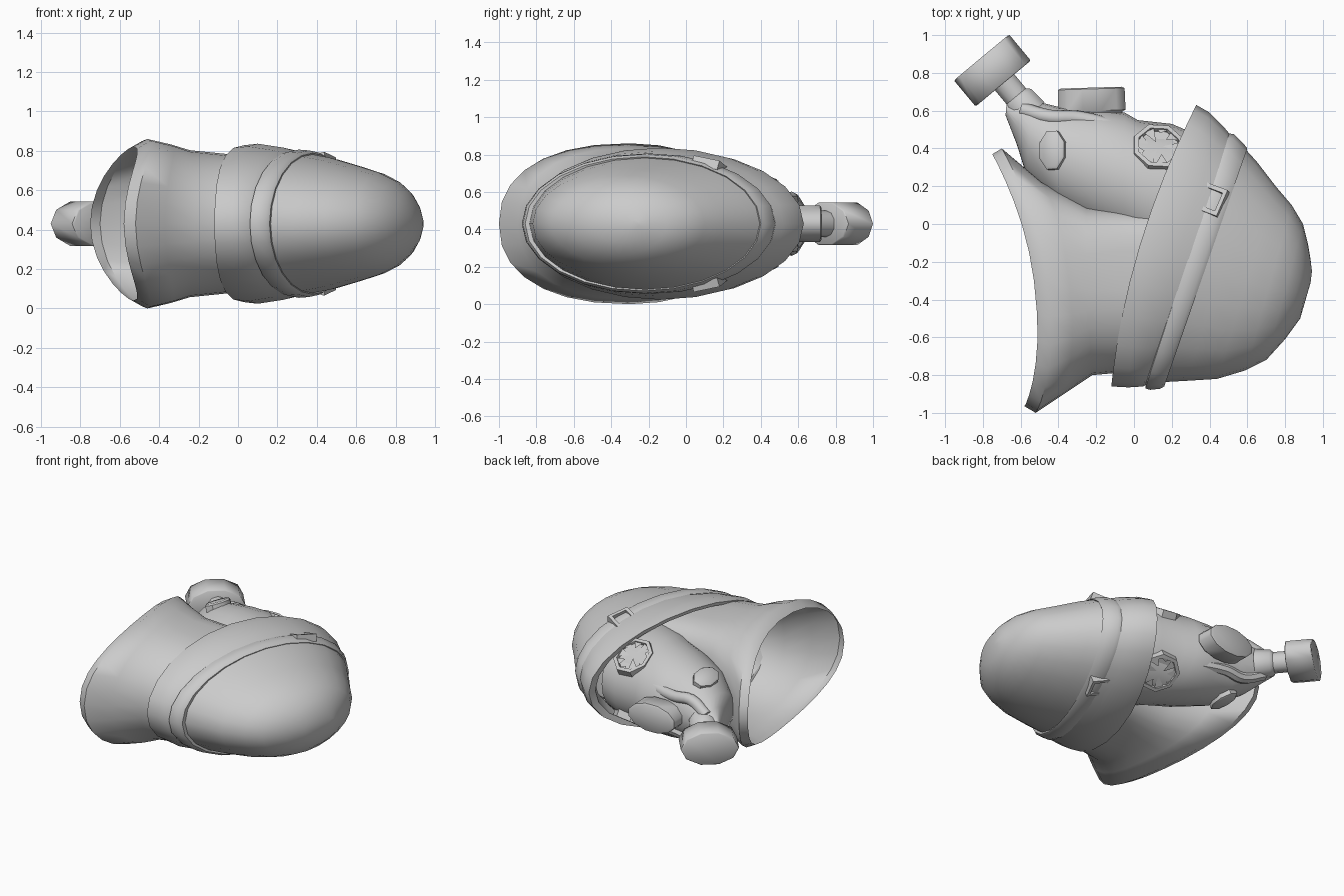
import bpy, bmesh, math
from mathutils import Vector, Matrix
from mathutils.bvhtree import BVHTree

if "Cube" in bpy.data.objects:
    bpy.data.objects.remove(bpy.data.objects["Cube"])

ZC = 0.43
grey = bpy.data.materials.new("plain grey")
grey.diffuse_color = (0.6, 0.6, 0.6, 1)
grey.use_nodes = True
grey.node_tree.nodes["Principled BSDF"].inputs["Base Color"].default_value = grey.diffuse_color


def finish(name, bm, angle=40):
    bmesh.ops.recalc_face_normals(bm, faces=bm.faces)
    me = bpy.data.meshes.new(name)
    bm.to_mesh(me)
    bm.free()
    ob = bpy.data.objects.new(name, me)
    bpy.context.collection.objects.link(ob)
    me.materials.append(grey)
    bpy.ops.object.select_all(action='DESELECT')
    ob.select_set(True)
    bpy.context.view_layer.objects.active = ob
    bpy.ops.object.shade_smooth_by_angle(angle=math.radians(angle))
    return ob


def spow(v, e):
    return math.copysign(abs(v) ** e, v)


def loft(name, rings, n=20, caps=(False, False), angle=40):
    """Each ring: back point, front point, half width in z, bow in x, squareness front and back."""
    bm = bmesh.new()
    loops = []
    for a, b, w, bow, pf, pb in rings:
        a, b = Vector(a), Vector(b)
        c, h = (a + b) / 2, (b - a) / 2
        loop = []
        for i in range(n):
            t = 2 * math.pi * i / n
            p = pf if math.cos(t) > 0 else pb
            q = c + h * spow(math.cos(t), 2 / p)
            s = spow(math.sin(t), 2 / p)
            loop.append(bm.verts.new((q.x + bow * s * s, q.y, ZC + w * s)))
        loops.append(loop)
    for l0, l1 in zip(loops, loops[1:]):
        for i in range(n):
            j = (i + 1) % n
            bm.faces.new((l0[i], l0[j], l1[j], l1[i]))
    for flag, l in zip(caps, (loops[0], loops[-1])):
        if flag:
            bm.faces.new(l)
    return finish(name, bm, angle)


def frame(origin, normal, xdir):
    z = Vector(normal).normalized()
    y = z.cross(Vector(xdir)).normalized()
    x = y.cross(z)
    m = Matrix((x, y, z)).transposed().to_4x4()
    m.translation = origin
    return m


def lathe(name, m, profile, n=8, sx=1, sy=1, closed=False, angle=40, turn=.5):
    """Turned part: profile of (radius, height), oval by sx and sy."""
    bm = bmesh.new()
    loops = [[bm.verts.new(m @ Vector((r * sx * math.cos(2 * math.pi * (i + turn) / n),
                                       r * sy * math.sin(2 * math.pi * (i + turn) / n), h)))
              for i in range(n)] for r, h in profile]
    pairs = list(zip(loops, loops[1:]))
    if closed:
        pairs.append((loops[-1], loops[0]))
    for l0, l1 in pairs:
        for i in range(n):
            j = (i + 1) % n
            bm.faces.new((l0[i], l0[j], l1[j], l1[i]))
    if not closed:
        bm.faces.new(loops[0])
        bm.faces.new(loops[-1])
    return finish(name, bm, angle)


def mirror_copy(ob, name):
    bm = bmesh.new()
    bm.from_mesh(ob.data)
    for v in bm.verts:
        v.co.z = 2 * ZC - v.co.z
    return finish(name, bm)


def surface(ob):
    me = ob.data
    return BVHTree.FromPolygons([v.co for v in me.vertices], [p.vertices for p in me.polygons])


def on_top(tree, x, y):
    loc, nor, _, _ = tree.ray_cast(Vector((x, y, 2)), Vector((0, 0, -1)))
    return loc, (nor if nor.z > 0 else -nor)


def ring(ax, ay, bx, by, w, bow=0, pf=2, pb=2):
    return ((ax, ay, 0), (bx, by, 0), w, bow, pf, pb)


# helmet dome
loft("helmet_dome", [
    ring(.10, -.84, .55, .44, .362), ring(.28, -.83, .65, .33, .335),
    ring(.44, -.82, .75, .20, .297), ring(.59, -.775, .835, .10, .26),
    ring(.70, -.72, .895, .0, .217), ring(.80, -.61, .92, -.10, .165),
    ring(.88, -.50, .935, -.19, .10), ring(.935, -.31, .942, -.25, .02)],
    n=24, caps=(False, True), angle=60)

# rolled brim around the face
loft("brim", [
    ring(.04, -.74, .40, .46, .345, -.04), ring(-.10, -.82, .32, .57, .375, -.08),
    ring(-.12, -.86, .33, .63, .398, -.075), ring(-.03, -.865, .40, .59, .406, -.085),
    ring(.05, -.86, .47, .52, .386, -.03), ring(.09, -.83, .52, .46, .365)], n=24)

# belt around the helmet
belt = loft("belt", [
    ring(.06, -.83, .50, .44, .355), ring(.06, -.87, .50, .48, .368),
    ring(.085, -.878, .53, .475, .376), ring(.14, -.872, .58, .425, .372),
    ring(.16, -.86, .60, .40, .358), ring(.17, -.82, .57, .38, .34)], n=24)

# flared neck cape, open at the bottom
loft("neck_cape", [
    ring(-.58, -.965, -.75, .37, .39, .135, 2, 2.3), ring(-.52, -1.0, -.70, .40, .43, .15, 2, 2.3),
    ring(-.37, -.90, -.50, .23, .402, .095, 2.6, 2.2), ring(-.22, -.80, -.25, .10, .373, -.01, 3.4, 2.1),
    ring(0, -.78, 0, .07, .350, -.02, 4.5), ring(.07, -.78, .25, .075, .335, 0, 4.5)], n=28, angle=60)

# face mask
mask = loft("face_mask", [
    ring(-.68, .575, -.675, .635, .05), ring(-.62, .42, -.60, .655, .11),
    ring(-.57, .26, -.54, .655, .16), ring(-.40, .08, -.40, .62, .235),
    ring(-.20, -.04, -.20, .61, .28), ring(-.05, -.11, -.05, .59, .30),
    ring(.02, -.15, .02, .55, .31), ring(.20, -.25, .20, .53, .315),
    ring(.34, -.30, .34, .47, .30)], n=24, caps=(True, True))
face = surface(mask)

# front filter
mf = frame((-.22, .50, ZC), (-.03, 1, 0), (1, 0, 0))
lathe("front_filter", mf, [(.15, 0), (.165, .09), (.185, .10), (.183, .215), (.165, .222)],
      n=12, sy=.55, angle=50)

# chin filter with its neck
axis = Vector((-.64, .77, 0))
mc = frame((-.585, .63, ZC), axis, (.77, .64, 0))
lathe("chin_filter_neck", mc, [(.10, -.06), (.09, .04), (.07, .06), (.07, .19)], n=10)
md = frame(Vector((-.75, .813, ZC)) - axis * .09, axis, (.77, .64, 0))
lathe("chin_filter", md, [(.18, 0), (.19, .005), (.19, .175), (.18, .18)],
      n=10, sy=.63, angle=60, turn=0)

# eye frames, lenses and broken glass
loc, nor = on_top(face, .13, .41)
me = frame(loc, nor, (1, 0, 0))
eye = lathe("eye_frame_left", me, [(.115, -.06), (.145, -.05), (.14, .01), (.115, .012), (.11, -.01)],
            n=8, closed=True)
lens = lathe("eye_lens_left", me, [(.115, -.025), (.115, -.01)], n=8)
bm = bmesh.new()
for i in range(9):
    t = 2 * math.pi * i / 9
    r = .025 + .03 * (i % 3)
    pts = [(.112 * math.cos(t - .3), .112 * math.sin(t - .3), .005),
           (.112 * math.cos(t + .25), .112 * math.sin(t + .25), .005),
           (r * math.cos(t + .1), r * math.sin(t + .1), .002 + .008 * (i % 2))]
    bm.faces.new([bm.verts.new(me @ Vector(p)) for p in pts])
shards = finish("eye_shards_left", bm)

# cheek discs
loc, nor = on_top(face, -.43, .39)
cheek = lathe("cheek_disc_left", frame(loc, nor, (1, 0, 0)),
              [(.1, -.03), (.1, .015), (.085, .025)], n=8, sx=.75, sy=1.1)

# breathing hoses along the cheeks
cu = bpy.data.curves.new("hose_path", 'CURVE')
cu.dimensions = '3D'
cu.bevel_depth, cu.bevel_resolution, cu.resolution_u = .04, 2, 4
cu.use_fill_caps = True
sp = cu.splines.new('BEZIER')
path = [(-.59, .605, .50), (-.44, .565, .56), (-.30, .56, .55), (-.06, .50, .56)]
sp.bezier_points.add(len(path) - 1)
for bp, co in zip(sp.bezier_points, path):
    bp.co = co
    bp.handle_left_type = bp.handle_right_type = 'AUTO'
tmp = bpy.data.objects.new("hose_path", cu)
bpy.context.collection.objects.link(tmp)
bpy.context.view_layer.update()
bm = bmesh.new()
bm.from_mesh(tmp.to_mesh())
bpy.data.objects.remove(tmp)
hose = finish("hose_left", bm, 60)

# belt buckles
loc, nor = on_top(surface(belt), .41, .13)
mb = frame(loc - nor * .012, nor, (.49, 1.32, 0))
k = math.sqrt(2)
buckle = lathe("buckle_left", mb, [(.055 * k, -.03), (.08 * k, -.03), (.08 * k, .02), (.055 * k, .02)],
               n=4, sx=.95, sy=.8, closed=True)

# opposite side of every paired part
for ob in (eye, lens, shards, cheek, hose, buckle):
    mirror_copy(ob, ob.name.replace("left", "right"))
